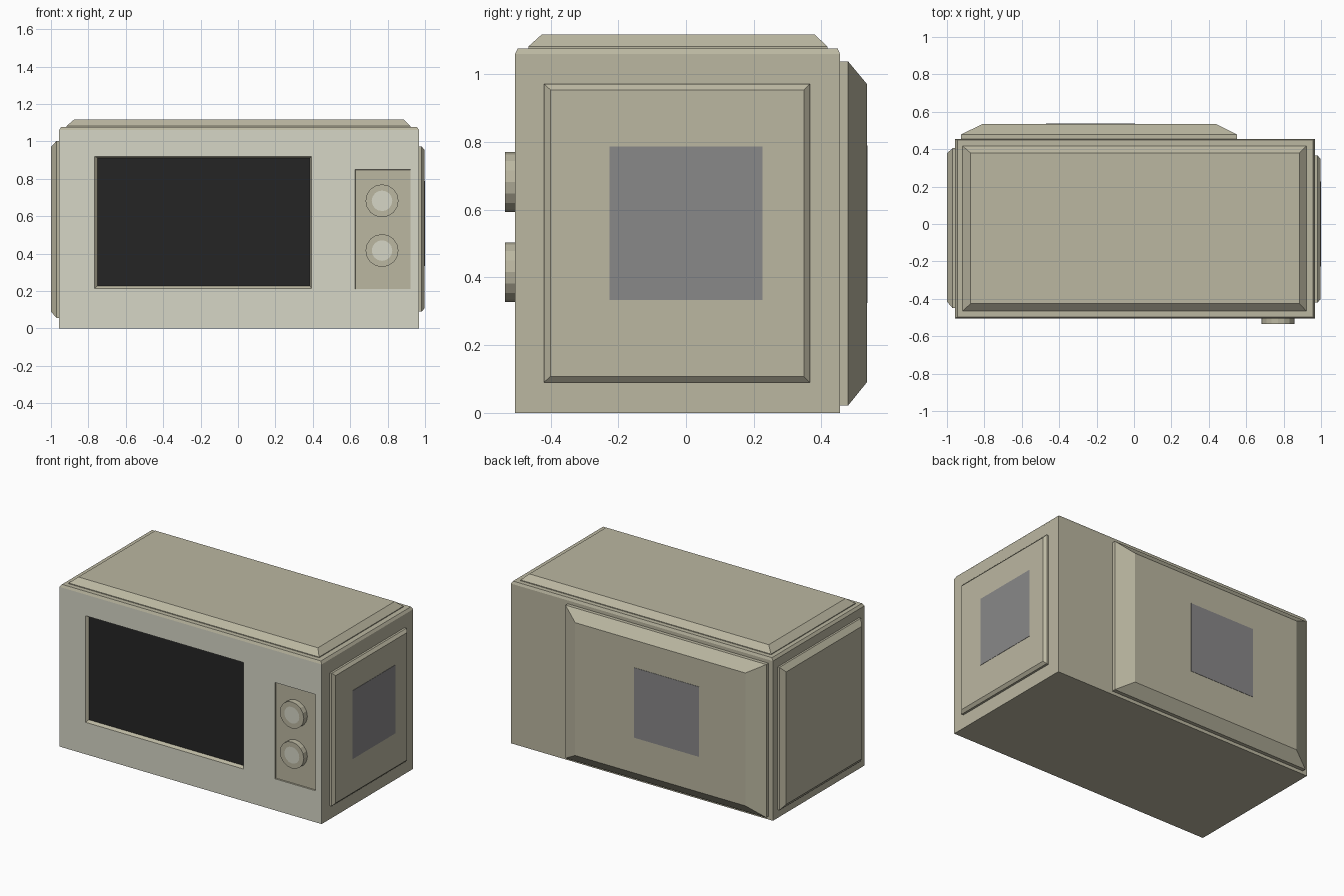
import bpy, bmesh, math
from mathutils import Matrix

if "Cube" in bpy.data.objects:
    bpy.data.objects.remove(bpy.data.objects["Cube"])


def material(name, rgb):
    m = bpy.data.materials.new(name)
    lin = [((c / 255 + 0.055) / 1.055) ** 2.4 for c in rgb]
    m.diffuse_color = (*lin, 1)
    m.use_nodes = True
    m.node_tree.nodes["Principled BSDF"].inputs["Base Color"].default_value = m.diffuse_color
    return m


TAN = material("tan_shell", (187, 183, 161))
CREAM = material("cream_front", (214, 214, 198))
BLACK = material("black_glass", (37, 37, 37))
GREY = material("grey_vent", (137, 136, 137))


def finish(name, bm, *mats):
    bmesh.ops.recalc_face_normals(bm, faces=bm.faces[:])
    me = bpy.data.meshes.new(name)
    bm.to_mesh(me)
    bm.free()
    for m in mats:
        me.materials.append(m)
    ob = bpy.data.objects.new(name, me)
    bpy.context.collection.objects.link(ob)
    return ob


def stack(name, axis, rings, *mats):
    """Loft rectangles (level, u0, u1, v0, v1) along an axis, capped at both ends."""
    place = {"x": lambda l, u, v: (l, u, v),
             "y": lambda l, u, v: (u, l, v),
             "z": lambda l, u, v: (u, v, l)}[axis]
    bm = bmesh.new()
    loops = [[bm.verts.new(place(l, u, v)) for u, v in ((a, c), (b, c), (b, d), (a, d))]
             for l, a, b, c, d in rings]
    for p, q in zip(loops, loops[1:]):
        for i in range(4):
            j = (i + 1) % 4
            bm.faces.new((p[i], p[j], q[j], q[i]))
    bm.faces.new(loops[0])
    bm.faces.new(loops[-1])
    return finish(name, bm, *mats)


# Body with a chamfered top rim
body = stack("body", "z", [(0, -0.957, 0.968, -0.505, 0.455),
                           (1.06, -0.957, 0.968, -0.505, 0.455),
                           (1.077, -0.945, 0.957, -0.497, 0.448)], TAN, CREAM, BLACK)

# Shallow recesses for the window and the control panel
cutters = [
    stack("window_cutter", "y", [(-0.52, -0.782, 0.402, 0.197, 0.927),
                                 (-0.49, -0.752, 0.386, 0.227, 0.912)], TAN),
    stack("control_cutter", "y", [(-0.52, 0.623, 0.926, 0.206, 0.851),
                                  (-0.497, 0.627, 0.922, 0.211, 0.847)], TAN),
]
bpy.context.view_layer.objects.active = body
for c in cutters:
    c.hide_render = True
    mod = body.modifiers.new("recess", "BOOLEAN")
    mod.operation, mod.solver, mod.object = "DIFFERENCE", "EXACT", c
    bpy.ops.object.modifier_apply(modifier=mod.name)
    bpy.data.objects.remove(c)

# Front face is cream, window floor is black, everything else is tan
for f in body.data.polygons:
    f.material_index = 0
    if f.normal.y < -0.9:
        if f.center.y < -0.503:
            f.material_index = 1
        elif f.center.x < 0.5 and f.center.z < 1.0:
            f.material_index = 2

# Raised panels on the top, sides and back
stack("top_panel", "z", [(1.07, -0.917, 0.922, -0.466, 0.418),
                         (1.082, -0.917, 0.922, -0.466, 0.418),
                         (1.118, -0.874, 0.885, -0.426, 0.380)], TAN)
stack("right_panel", "x", [(0.96, -0.42, 0.366, 0.09, 0.972),
                           (0.982, -0.42, 0.366, 0.09, 0.972),
                           (0.998, -0.40, 0.348, 0.108, 0.954)], TAN)
stack("left_panel", "x", [(-0.95, -0.45, 0.405, 0.055, 1.003),
                          (-0.97, -0.45, 0.405, 0.055, 1.003),
                          (-1.0, -0.415, 0.378, 0.09, 0.97)], TAN)
stack("back_panel", "y", [(0.45, -0.925, 0.55, 0.022, 1.038),
                          (0.479, -0.925, 0.55, 0.022, 1.038),
                          (0.534, -0.81, 0.44, 0.09, 0.972)], TAN)

# Thin grey vent plates
stack("right_vent", "x", [(0.996, -0.226, 0.226, 0.333, 0.787),
                          (1.0, -0.226, 0.226, 0.333, 0.787)], GREY)
stack("back_vent", "y", [(0.532, -0.47, 0.006, 0.325, 0.79),
                         (0.536, -0.47, 0.006, 0.325, 0.79)], GREY)

# Two round knobs with a light cap in the middle
for name, z in (("upper_knob", 0.682), ("lower_knob", 0.416)):
    bm = bmesh.new()
    bmesh.ops.create_cone(bm, cap_ends=True, segments=16, radius1=0.088, radius2=0.088,
                          depth=0.045,
                          matrix=Matrix.Translation((0.77, -0.5125, z))
                          @ Matrix.Rotation(math.pi / 2, 4, "X"))
    front = min(bm.faces, key=lambda f: f.calc_center_median().y)
    bmesh.ops.inset_region(bm, faces=[front], thickness=0.033)
    front.material_index = 1
    finish(name, bm, TAN, CREAM)
